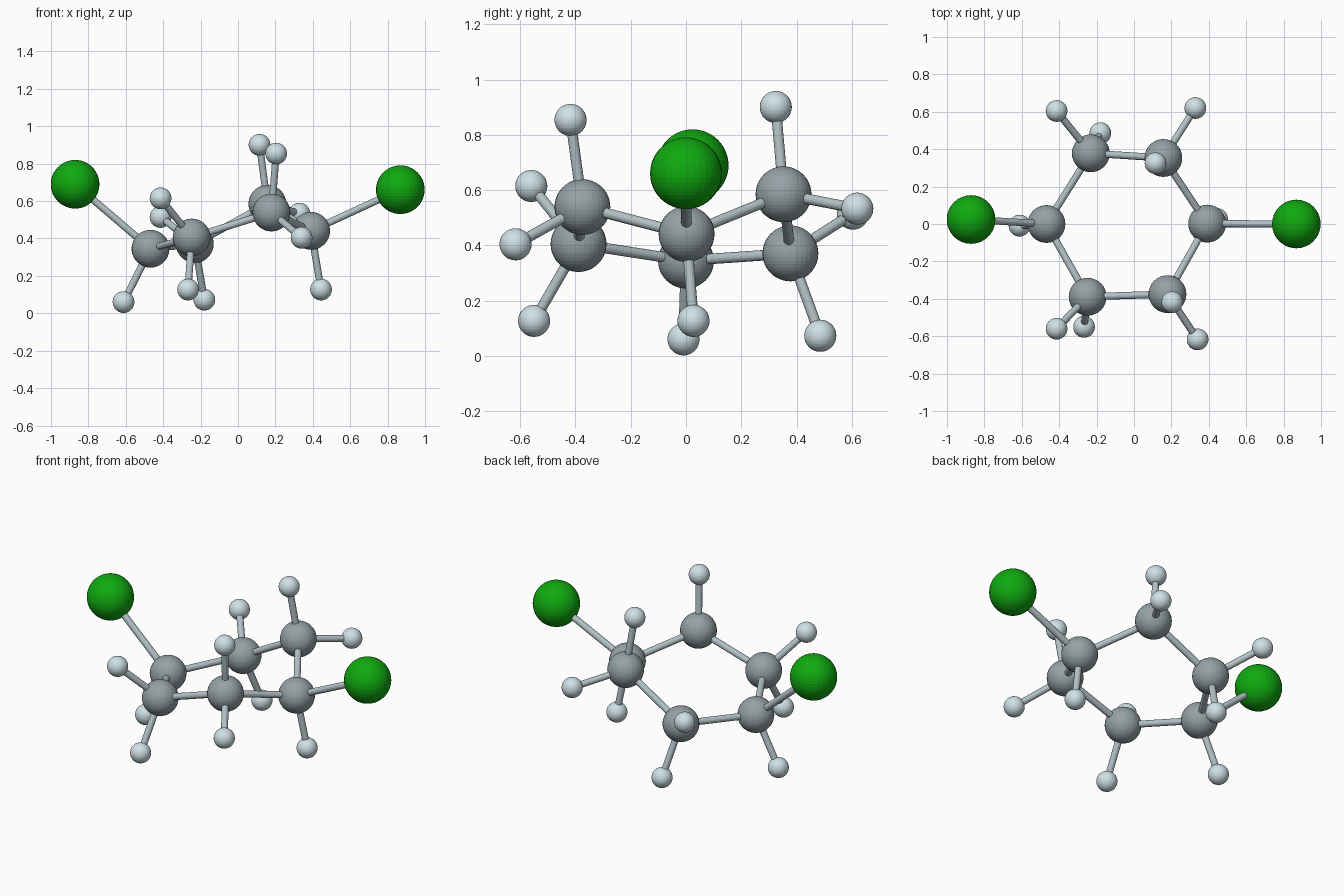
import bpy
from mathutils import Vector

if "Cube" in bpy.data.objects:
    bpy.data.objects.remove(bpy.data.objects["Cube"])


def material(name, color):
    m = bpy.data.materials.new(name)
    m.diffuse_color = (*color, 1)
    m.use_nodes = True
    m.node_tree.nodes["Principled BSDF"].inputs["Base Color"].default_value = m.diffuse_color
    return m


mats = {
    "carbon": material("carbon_grey", (0.30, 0.36, 0.38)),
    "hydrogen": material("hydrogen_pale", (0.62, 0.75, 0.79)),
    "chlorine": material("chlorine_green", (0.005, 0.40, 0.005)),
    "bond": material("bond_grey", (0.45, 0.54, 0.57)),
}
radii = {"carbon": 0.101, "hydrogen": 0.058, "chlorine": 0.13}
BOND_RADIUS = 0.019


def atom(kind, label, pos):
    bpy.ops.mesh.primitive_uv_sphere_add(
        segments=32, ring_count=24, radius=radii[kind], location=pos)
    o = bpy.context.object
    o.name = f"{kind}_atom_{label}"
    o.data.materials.append(mats[kind])


def bond(label, a, b):
    a, b = Vector(a), Vector(b)
    d = b - a
    bpy.ops.mesh.primitive_cylinder_add(
        vertices=16, radius=BOND_RADIUS, depth=d.length, location=(a + b) / 2)
    o = bpy.context.object
    o.rotation_mode = 'QUATERNION'
    o.rotation_quaternion = d.to_track_quat('Z', 'Y')
    o.name = f"bond_{label}"
    o.data.materials.append(mats["bond"])


# Six-membered ring, each carbon with its two side atoms
C, H = "chlorine", "hydrogen"
ring = [
    ((-0.468, 0.0, 0.345), [(C, (-0.871, 0.024, 0.69)), (H, (-0.612, -0.009, 0.06))]),
    ((-0.231, 0.378, 0.371), [(H, (-0.414, 0.604, 0.515)), (H, (-0.180, 0.486, 0.073))]),
    ((0.157, 0.353, 0.585), [(H, (0.328, 0.620, 0.533)), (H, (0.115, 0.325, 0.901))]),
    ((0.391, 0.002, 0.441), [(C, (0.868, 0.0, 0.661)), (H, (0.444, 0.027, 0.127))]),
    ((0.179, -0.375, 0.539), [(H, (0.340, -0.617, 0.404)), (H, (0.204, -0.418, 0.854))]),
    ((-0.248, -0.389, 0.405), [(H, (-0.414, -0.560, 0.615)), (H, (-0.267, -0.550, 0.127))]),
]

for i, (pos, sides) in enumerate(ring):
    atom("carbon", i + 1, pos)
    bond(f"ring_{i + 1}", pos, ring[(i + 1) % 6][0])
    for j, (kind, p) in enumerate(sides):
        atom(kind, f"{i + 1}_{j + 1}", p)
        bond(f"side_{i + 1}_{j + 1}", pos, p)
